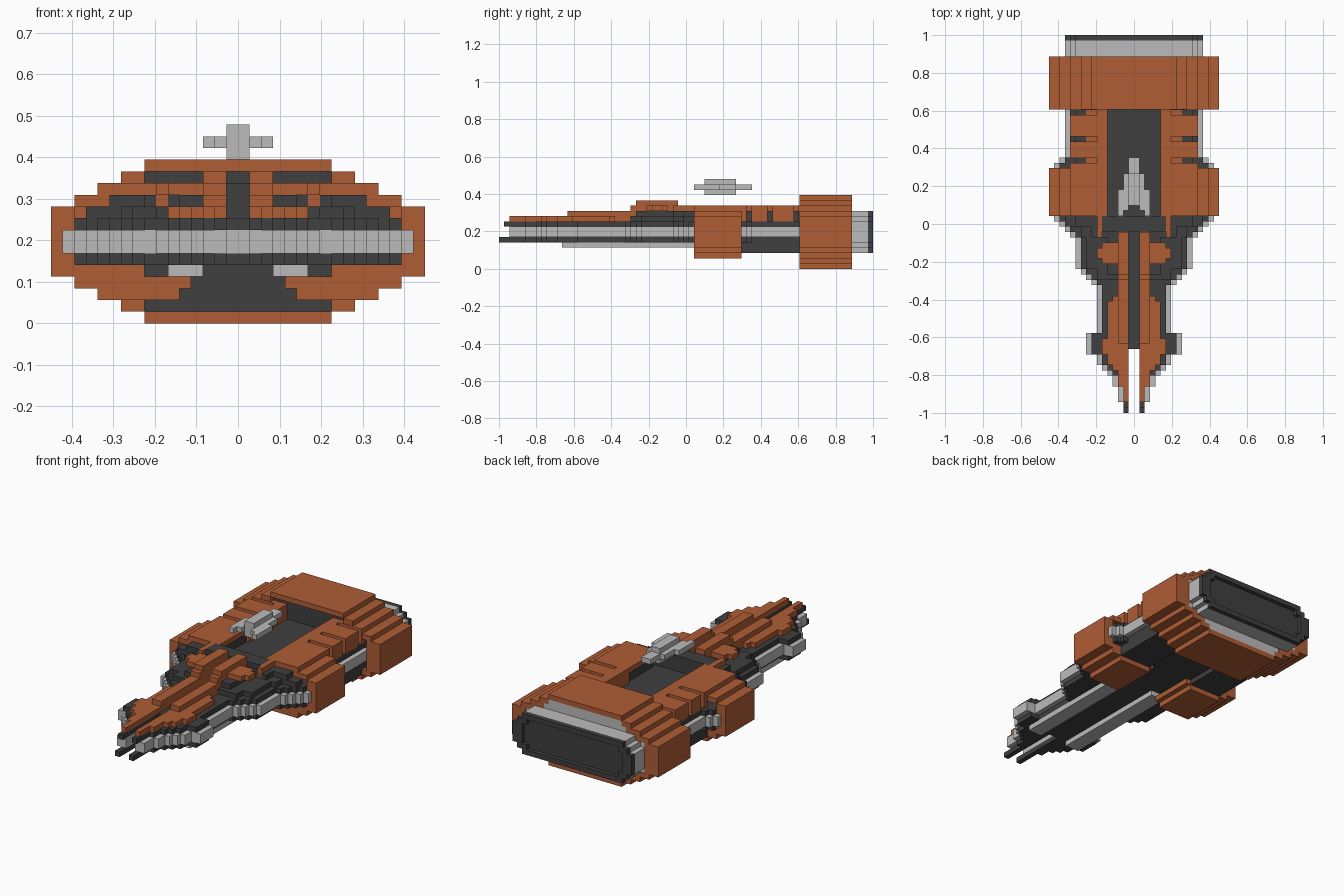
import bpy, bmesh

cube = bpy.data.objects.get("Cube")
if cube:
    bpy.data.objects.remove(cube, do_unlink=True)

V = 2 / 71  # one block of the stepped grid


def material(name, rgb):
    m = bpy.data.materials.new(name)
    m.use_nodes = True
    col = (*rgb, 1)
    m.diffuse_color = col
    m.node_tree.nodes["Principled BSDF"].inputs["Base Color"].default_value = col
    return m


RUST = material("rust orange", (0.43, 0.11, 0.036))
DARK = material("charcoal", (0.05, 0.05, 0.05))
GREY = material("light grey", (0.5, 0.5, 0.5))


def stepped(name, mat, steps, end, lo, hi, upright=False):
    """Extrude a stepped outline, symmetric in x.
    steps: (start, outer) for one full-width piece, or
    (start, inner, outer) for a mirrored pair; end closes the last step.
    Plan outlines run along y and rise lo..hi; upright ones run along z."""
    pair = len(steps[0]) == 3
    right, left = [], []
    for i, s in enumerate(steps):
        stop = steps[i + 1][0] if i + 1 < len(steps) else end
        inner = s[1] if pair else -s[1]
        right += [(s[-1], s[0]), (s[-1], stop)]
        left += [(inner, s[0]), (inner, stop)]
    loop = right + left[::-1]
    bm = bmesh.new()
    for sign in ((1, -1) if pair else (1,)):
        rings = []
        for d in (lo, hi):
            rings.append([bm.verts.new((sign * x * V,
                                        (d if upright else t) * V - 1,
                                        (t if upright else d) * V)) for x, t in loop])
        a, b = rings
        bm.faces.new(a)
        bm.faces.new(b[::-1])
        for i in range(len(loop)):
            j = (i + 1) % len(loop)
            bm.faces.new((a[j], a[i], b[i], b[j]))
    bmesh.ops.remove_doubles(bm, verts=bm.verts, dist=1e-5)
    bmesh.ops.dissolve_degenerate(bm, edges=bm.edges, dist=1e-5)
    bmesh.ops.recalc_face_normals(bm, faces=bm.faces)
    bmesh.ops.triangulate(bm, faces=[f for f in bm.faces if len(f.verts) > 4])
    me = bpy.data.meshes.new(name)
    bm.to_mesh(me)
    bm.free()
    me.materials.append(mat)
    bpy.context.collection.objects.link(bpy.data.objects.new(name, me))


def box(name, mat, x, y, z, inner=None):
    step = (y[0], x) if inner is None else (y[0], inner, x)
    stepped(name, mat, [step], y[1], *z)


# Main hull plates: a grey band between two dark plates
nose = [(2, 3), (5, 4), (7, 5), (8, 6), (9, 7), (11, 9)]
body = [(12, 9), (15, 7), (24, 8), (25, 9), (26, 10), (27, 11), (33, 12),
        (34, 13), (35, 14), (36, 15), (47, 14), (48, 13)]


def hull(label, mat, inset, z, tip):
    prongs = [(y, 1, w - inset) for y, w in nose]
    if tip < 2:
        prongs.insert(0, (tip, 1, 2))
    stepped(label + "_prongs", mat, prongs, 12, *z)
    stepped(label + "_body", mat, [(y, w - inset) for y, w in body], 58, *z)


hull("lower_plate", DARK, 1, (5, 6), 0)
hull("side_band", GREY, 0, (6, 8), 2)
hull("upper_plate", DARK, 1, (8, 9), 1)

# Underside: walls either side of an open channel, and two long rails
box("belly_wall", DARK, 12, (38, 58), (4, 5), 6)
box("belly_skirt", DARK, 12, (46, 58), (3, 4), 5)
box("belly_rail", GREY, 6, (12, 37), (4, 5), 3)

# Rear engine collar: a stepped shell around a dark core with a grey back
collar = [(1, 8, 10), (2, 9, 12), (3, 11, 14), (4, 13, 16),
          (10, 11, 14), (11, 9, 12), (12, 8, 10)]
stepped("collar_side", RUST, collar, 13, 57, 67, True)
for part, z in (("bottom", 0), ("top", 13)):
    box("collar_" + part, RUST, 8, (57, 67), (z, z + 1))
core = [(start, inner) for start, inner, outer in collar]
stepped("collar_core", DARK, core, 13, 58, 66, True)
stepped("collar_back", GREY, core, 13, 66, 66.9, True)

# Engine outlet, closed by a dark panel inside a raised rim
outlet = [(3, 11), (4, 12), (5, 13), (9, 12), (10, 11)]
stepped("engine_outlet", GREY, outlet, 11, 66, 70, True)
box("engine_panel", DARK, 12, (70, 70.2), (4, 10))
stepped("engine_rim_side", DARK, [(4, 10, 12), (5, 11, 13), (9, 10, 12)],
        10, 70, 71, True)
for part, z in (("bottom", 3), ("top", 10)):
    box("engine_rim_" + part, DARK, 11, (70, 71), (z, z + 1))

# Side armour pods
pod = [(2, 5, 12), (3, 4, 14), (4, 8, 16), (5, 14, 16), (10, 8, 14), (11, 5, 12)]
stepped("side_pod", RUST, pod, 12, 37, 46, True)


# Roof panels beside the trough, cut by narrow slots
def roof(name, cut, lo, hi):
    steps = [(46, 5, 12)]
    for slot in (47, 51, 56):
        steps += [(slot, 5, cut), (slot + 0.9, 5, 12)]
    stepped(name, RUST, steps, 58, lo, hi)


roof("roof_side", 9, 9, 11)
roof("roof_panel", 7, 11, 12)
box("roof_core", DARK, 11, (38, 57), (9, 11), 5.5)

# Bridge block and dark shoulders ahead of the pods
box("bridge_block", DARK, 6, (34, 37), (9, 12))
box("bridge_bracket", RUST, 7, (33, 37), (9, 12), 6)
stepped("lower_shoulder", DARK, [(25, 3, 7), (27, 3, 9), (33, 3, 10), (35, 3, 13)],
        37, 9, 10)
stepped("upper_shoulder", DARK, [(26, 3, 5), (33, 3, 8), (35, 3, 11)], 37, 10, 11)

# Nose armour and raised spine
stepped("nose_armour", RUST,
        [(2, 1, 2), (5, 1, 3), (8, 1, 4), (9, 1, 5), (11, 1, 6), (14, 1, 5),
         (21, 1, 4), (22, 1, 3)], 34, 9, 10)
box("spine_middle", RUST, 3, (13, 34), (10, 11), 1)
box("spine_rear", RUST, 3, (25, 34), (11, 12), 1)
box("spine_crest", RUST, 3, (26, 34), (12, 13), 1)
stepped("spine_cheek", RUST, [(28, 3, 6), (29, 3, 7), (31, 3, 6)], 32, 11, 12)

# Floating antenna over the trough, notched at its front edge
stepped("antenna_tips", GREY, [(37, 2, 3), (38, 1, 3)], 39, 15, 16)
stepped("antenna_wing", GREY, [(39, 3), (42, 2), (45, 1)], 48, 15, 16)
for part, z in (("lower", 14), ("upper", 16)):
    box("antenna_" + part, GREY, 1, (39, 45), (z, z + 1))
